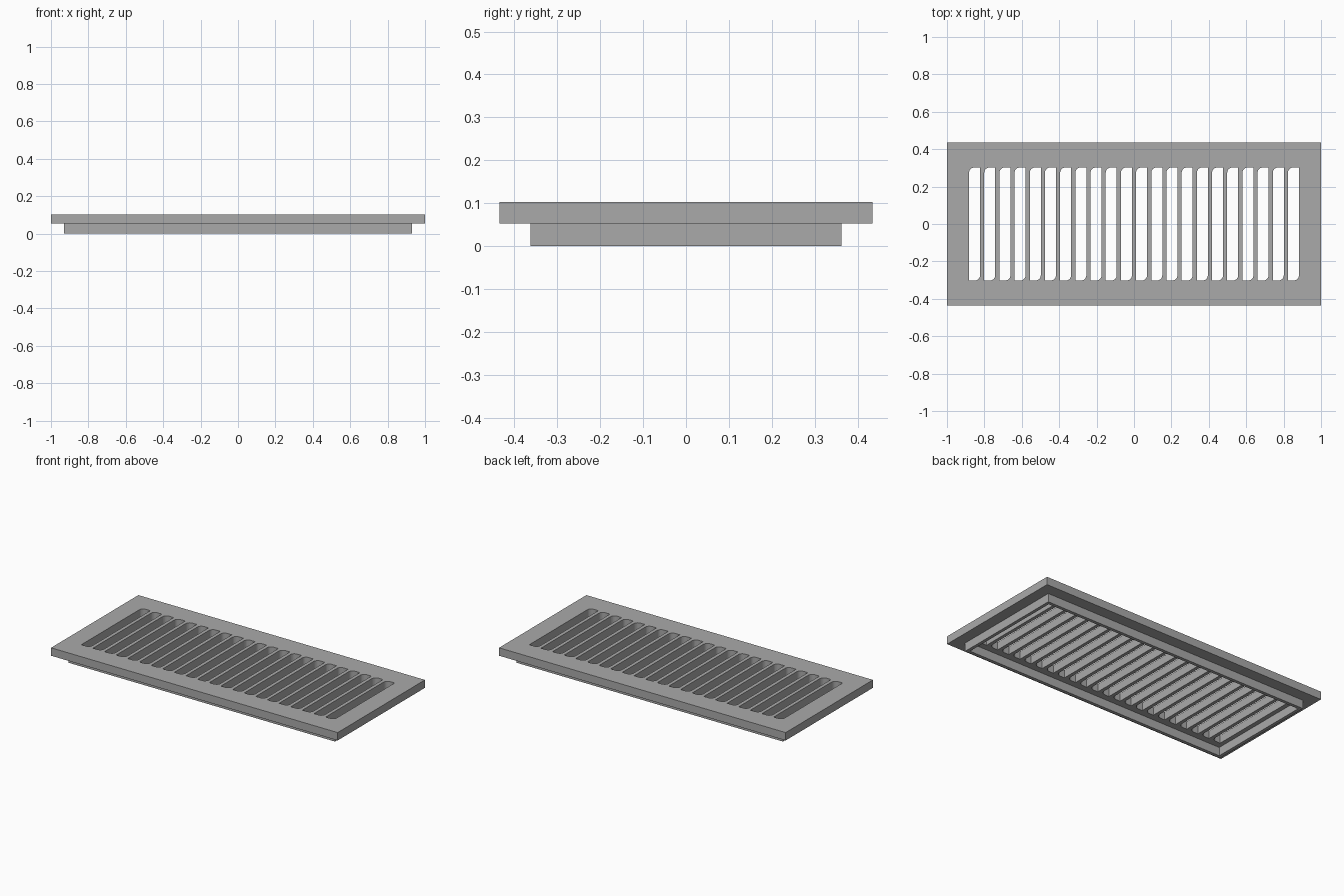
import bpy, bmesh, math

cube = bpy.data.objects.get("Cube")
if cube:
    bpy.data.objects.remove(cube)

GREY = (0.4, 0.4, 0.4, 1.0)
mat = bpy.data.materials.new("neutral grey")
mat.use_nodes = True
mat.diffuse_color = GREY
mat.node_tree.nodes["Principled BSDF"].inputs["Base Color"].default_value = GREY


def outline(cx, hx, hy, radius=0.0, steps=6):
    """Rectangle outline with two opposite corners (-x +y and +x -y) rounded."""
    pts = []
    for i, (sx, sy) in enumerate([(1, 1), (-1, 1), (-1, -1), (1, -1)]):
        if radius and sx != sy:
            for k in range(steps + 1):
                a = (i + k / steps) * math.pi / 2
                pts.append((cx + sx * (hx - radius) + radius * math.cos(a),
                            sy * (hy - radius) + radius * math.sin(a)))
        else:
            pts.append((cx + sx * hx, sy * hy))
    return pts


def pierced_slab(name, outlines, z0, z1):
    """Extrude the first outline, with the others as holes."""
    curve = bpy.data.curves.new(name, "CURVE")
    curve.dimensions = "2D"
    curve.fill_mode = "BOTH"
    curve.extrude = (z1 - z0) / 2
    for pts in outlines:
        spline = curve.splines.new("POLY")
        spline.points.add(len(pts) - 1)
        for point, (x, y) in zip(spline.points, pts):
            point.co = (x, y, 0, 1)
        spline.use_cyclic_u = True
    temp = bpy.data.objects.new(name + "_outline", curve)
    bpy.context.collection.objects.link(temp)
    graph = bpy.context.evaluated_depsgraph_get()
    mesh = bpy.data.meshes.new_from_object(temp.evaluated_get(graph))
    bpy.data.objects.remove(temp)

    bm = bmesh.new()
    bm.from_mesh(mesh)
    bmesh.ops.remove_doubles(bm, verts=bm.verts, dist=0.0001)
    bmesh.ops.recalc_face_normals(bm, faces=bm.faces)
    bmesh.ops.translate(bm, verts=bm.verts, vec=(0, 0, (z0 + z1) / 2))
    for face in bm.faces:
        face.smooth = False
        face.material_index = 0
    bm.to_mesh(mesh)
    bm.free()
    mesh.materials.clear()
    mesh.materials.append(mat)
    obj = bpy.data.objects.new(name, mesh)
    bpy.context.collection.objects.link(obj)
    return obj


# Top plate with a row of slots
SLOTS, PITCH = 22, 0.0812
slots = [outline((i - (SLOTS - 1) / 2) * PITCH, 0.0295, 0.302, 0.028)
         for i in range(SLOTS)]
pierced_slab("slotted_plate", [outline(0, 1.0, 0.435)] + slots, 0.053, 0.103)

# Thin collar below the plate
WALL = 0.02
pierced_slab("lower_collar",
             [outline(0, 0.93, 0.3625), outline(0, 0.93 - WALL, 0.3625 - WALL)],
             0.0, 0.053)
